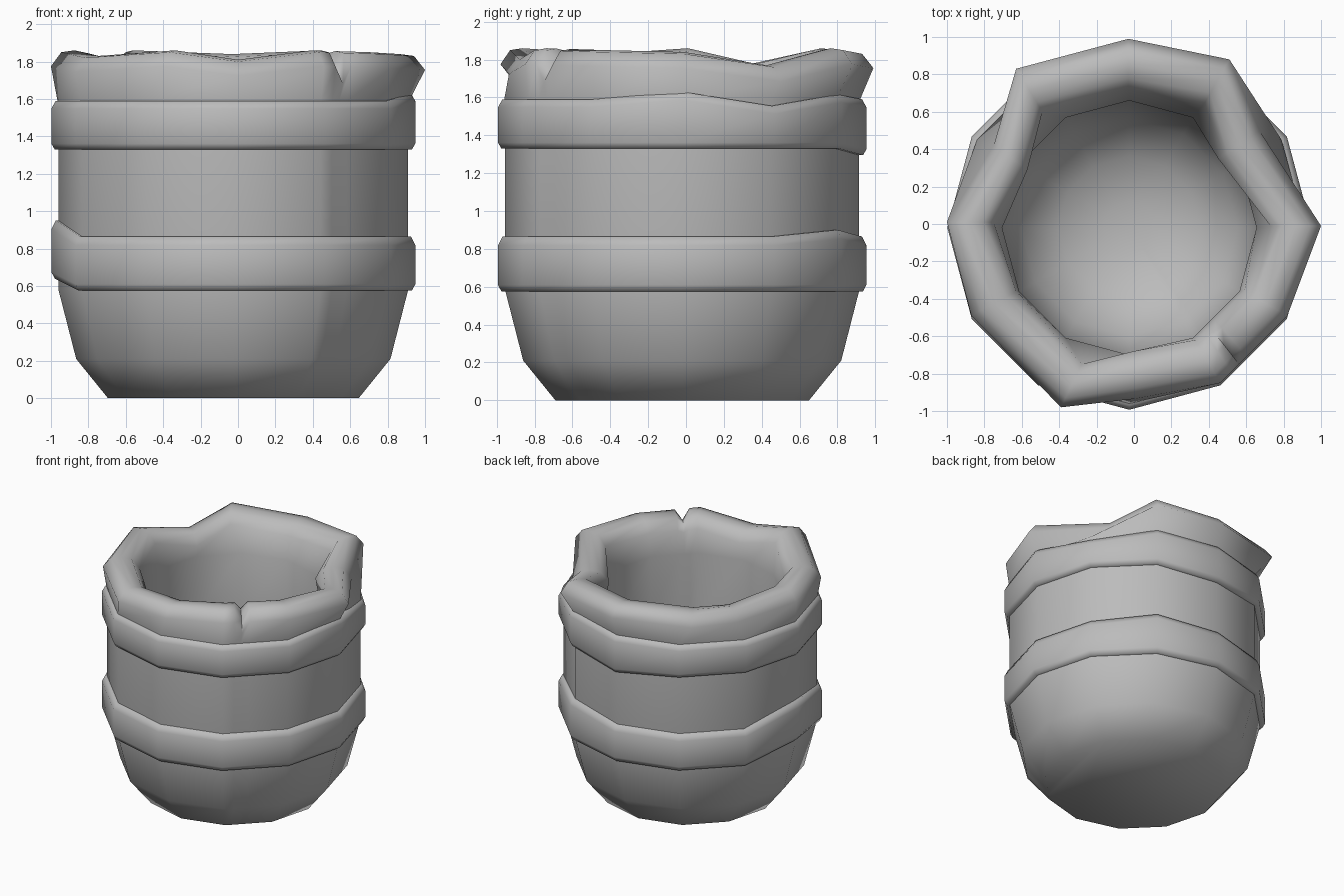
import bpy
import bmesh
from math import cos, sin, tau, radians
from mathutils import Vector

if "Cube" in bpy.data.objects:
    bpy.data.objects.remove(bpy.data.objects["Cube"])

SIDES = 12
CENTRE = Vector((-0.025, -0.02, 0))

clay = bpy.data.materials.new("grey_clay")
clay.use_nodes = True
grey = (0.5, 0.5, 0.5, 1)
clay.diffuse_color = grey
clay.node_tree.nodes["Principled BSDF"].inputs["Base Color"].default_value = grey


def polygon(radius):
    """Corners of a regular ring around the pot axis."""
    return [CENTRE + Vector((radius * cos(i * tau / SIDES), radius * sin(i * tau / SIDES), 0))
            for i in range(SIDES)]


def along(values, t):
    """Value at a fractional corner number, on the straight side between corners."""
    i = int(t)
    a, b = values[i % SIDES], values[(i + 1) % SIDES]
    return a + (b - a) * (t - i)


def loft(name, rings, closed, angle):
    """Skin a list of rings; join the ends when closed, otherwise cap them."""
    bm = bmesh.new()
    rows = [[bm.verts.new(p) for p in ring] for ring in rings]
    n = len(rows[0])
    pairs = list(zip(rows, rows[1:])) + ([(rows[-1], rows[0])] if closed else [])
    for a, b in pairs:
        for i in range(n):
            j = (i + 1) % n
            bm.faces.new((a[i], a[j], b[j], b[i]))
    if not closed:
        bm.faces.new(rows[0])
        bm.faces.new(rows[-1])
    bmesh.ops.recalc_face_normals(bm, faces=bm.faces)
    mesh = bpy.data.meshes.new(name)
    bm.to_mesh(mesh)
    bm.free()
    mesh.materials.append(clay)
    obj = bpy.data.objects.new(name, mesh)
    bpy.context.collection.objects.link(obj)
    bpy.ops.object.select_all(action="DESELECT")
    obj.select_set(True)
    bpy.context.view_layer.objects.active = obj
    bpy.ops.object.shade_smooth_by_angle(angle=radians(angle))
    return obj


# Uneven lip: outer edge, inner edge and height at each corner
outer = [Vector((x, y, 0)) for x, y in (
    (1, -.01), (.67, .5), (.51, .88), (-.03, .99), (-.63, .83), (-.75, .42),
    (-1, .01), (-.87, -.49), (-.39, -.98), (0, -.935), (.46, -.85), (.82, -.49))]
inner = [Vector((x, y, 0)) for x, y in (
    (.73, -.01), (.45, .35), (.38, .65), (-.03, .72), (-.49, .6), (-.57, .29),
    (-.75, .01), (-.63, -.36), (-.28, -.75), (0, -.68), (.33, -.62), (.59, -.36))]
lip_z = [1.84, 1.77, 1.86, 1.84, 1.86, 1.78, 1.86, 1.83, 1.86, 1.81, 1.86, 1.85]

# Extra columns make the V-shaped chip in the front of the lip
CHIP = 10.28
columns = list(range(11)) + [10.17, CHIP, 10.4, 11]


def lip_ring(blend, drop, chip_drop):
    ring = []
    for t in columns:
        p = along(outer, t).lerp(along(inner, t), blend)
        p.z = along(lip_z, t) - drop - (chip_drop if t == CHIP else 0)
        ring.append(p)
    return ring


def wall_ring(radius, z):
    corners = polygon(radius)
    return [along(corners, t) + Vector((0, 0, z)) for t in columns]


# Pot: outside wall, rolled lip, then the hollow inside
outside = [(.67, 0), (.84, .21), (.935, .58), (.935, 1.33), (.94, 1.59)]
inside = [(.68, 1.58), (.69, 1.1), (.68, .65), (.58, .36), (.38, .2), (.14, .14)]
lip = [(0, .085, .09), (.22, .01, .09), (.5, 0, .07), (.78, .015, .05), (1, .09, .02)]
rings = [wall_ring(*p) for p in outside]
rings += [lip_ring(*p) for p in lip]
rings += [wall_ring(*p) for p in inside]
loft("pot_body", rings, False, 75)


# Bands: softly bevelled hoops with a few lifted corners
def band(name, low, high, top_shift, bottom_shift):
    section = [(.91, 0, 0), (.955, 0, 0), (.973, .12, 0), (.973, .84, 1), (.95, 1, 1), (.91, 1, 1)]
    rings = []
    for radius, f, is_top in section:
        shift = top_shift if is_top else bottom_shift
        rings.append([p + Vector((0, 0, low + (high - low) * f + shift.get(i, 0)))
                      for i, p in enumerate(polygon(radius))])
    loft(name, rings, True, 75)


band("upper_band", 1.33, 1.59, {0: .04, 1: -.035, 2: .025}, {3: -.035})
band("lower_band", .575, .865, {2: .035, 6: .085}, {6: .065})
